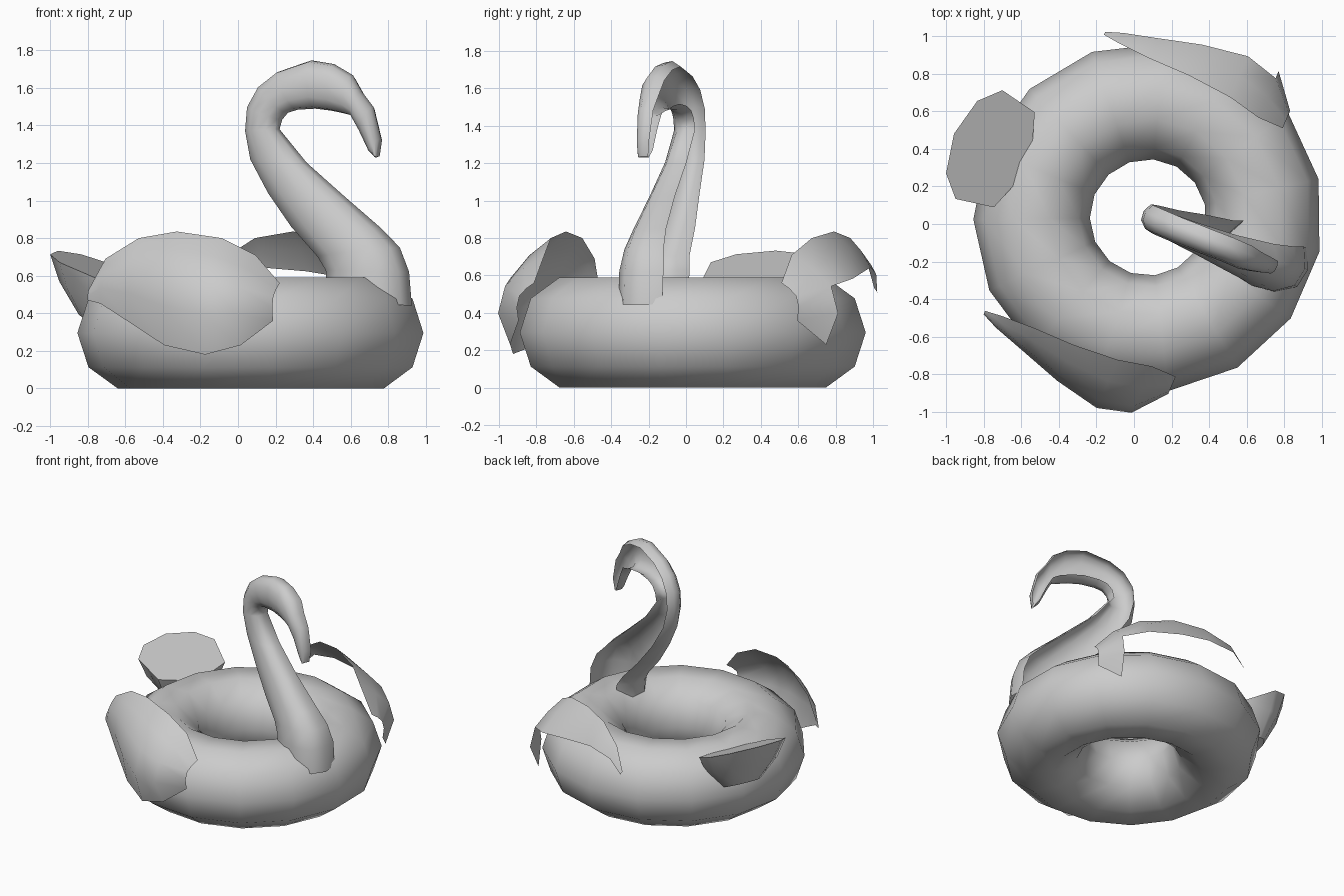
import bpy, math
from mathutils import Matrix, Vector

# The float points along local +x; the whole thing is turned and shifted
AXIS = math.radians(-23.3)
PLACE = Matrix.Translation((0.075, 0.035, 0)) @ Matrix.Rotation(AXIS, 4, 'Z')


def make(name, verts, faces, angle=60):
    me = bpy.data.meshes.new(name)
    me.from_pydata([PLACE @ Vector(v) for v in verts], [], faces)
    ob = bpy.data.objects.new(name, me)
    bpy.context.collection.objects.link(ob)
    bpy.ops.object.select_all(action='DESELECT')
    ob.select_set(True)
    bpy.context.view_layer.objects.active = ob
    bpy.ops.object.shade_smooth_by_angle(angle=math.radians(angle))
    return ob


def grid(rows, closed=False, keep=lambda i, j: True):
    """Rows of points -> verts and quad faces."""
    n = len(rows[0])
    verts = [p for r in rows for p in r]
    faces = []
    for i in range(len(rows) - 1):
        for j in range(n if closed else n - 1):
            k = (j + 1) % n
            if keep(i, j):
                faces.append((i*n + j, i*n + k, (i+1)*n + k, (i+1)*n + j))
    return verts, faces


# Swim ring: 15 x 10 torus
rows = []
for i in range(16):
    a = math.radians(12 + 24 * (i % 15))
    rows.append([((0.62 + 0.31*math.cos(t)) * math.cos(a),
                  (0.62 + 0.31*math.cos(t)) * math.sin(a),
                  0.295 + 0.31*math.sin(t))
                 for t in (math.tau * k / 10 for k in range(10))])
n = 15 * 10
v, f = grid(rows, closed=True)
make("swim_ring", v[:n], [tuple(q % n for q in face) for face in f], 80)

# Neck and head: channel section, open on its left side.
# back x, back z, front x, front z, half width, sideways centre
neck = [
    (0.46, 0.50, 0.90, 0.44, 0.15, 0.035),
    (0.455, 0.63, 0.885, 0.62, 0.15, 0.035),
    (0.41, 0.70, 0.84, 0.75, 0.135, 0.03),
    (0.27, 0.86, 0.75, 0.85, 0.115, 0.02),
    (0.15, 1.04, 0.56, 1.02, 0.09, 0.01),
    (0.06, 1.22, 0.36, 1.20, 0.075, 0.005),
    (0.04, 1.37, 0.215, 1.38, 0.07, 0.0),
    (0.05, 1.50, 0.23, 1.43, 0.07, 0.0),
    (0.11, 1.61, 0.26, 1.465, 0.07, 0.0),
    (0.21, 1.69, 0.31, 1.48, 0.07, 0.0),
    (0.38, 1.75, 0.40, 1.485, 0.07, 0.005),
    (0.50, 1.73, 0.48, 1.475, 0.07, 0.01),
    (0.60, 1.67, 0.555, 1.46, 0.07, 0.01),
    (0.65, 1.58, 0.60, 1.45, 0.06, 0.01),
    (0.71, 1.50, 0.64, 1.37, 0.05, 0.015),
    (0.75, 1.33, 0.69, 1.26, 0.04, 0.02),
    (0.735, 1.235, 0.725, 1.23, 0.03, 0.02),
]
section = [(-0.75, 1), (-0.97, 0.3), (-0.9, -0.4), (-0.5, -0.88),
           (0, -1), (0.5, -0.88), (0.9, -0.4), (0.97, 0.3), (0.75, 1)]
rows = []
for bx, bz, fx, fz, w, c in neck:
    b, fr = (bx - 0.075) / 0.918, (fx - 0.075) / 0.918
    rows.append([((b+fr)/2 + s*(fr-b)/2, c + t*w, (bz+fz)/2 + s*(fz-bz)/2)
                 for s, t in section])
make("neck_and_head", *grid(rows), 70)

# Wings: u, top z, bottom z, top / middle / bottom distance from the axis
wing = [
    (-0.60, 0.53, 0.47, 0.80, 0.82, 0.82),
    (-0.51, 0.69, 0.45, 0.79, 0.86, 0.85),
    (-0.32, 0.80, 0.35, 0.78, 0.92, 0.90),
    (-0.10, 0.835, 0.23, 0.78, 0.99, 0.95),
    (0.15, 0.80, 0.18, 0.76, 1.04, 0.98),
    (0.33, 0.71, 0.23, 0.72, 0.99, 0.92),
    (0.47, 0.56, 0.36, 0.72, 0.82, 0.81),
]


def wing_rows(side):
    rows = []
    for u, zt, zb, vt, vm, vb in wing:
        prof = [(0, vt), (0.15, vt + 0.45*(vm-vt)), (0.35, vt + 0.85*(vm-vt)),
                (0.65, vm), (1, vb)]
        rows.append([(u, side * d, zt + k * (zb - zt)) for k, d in prof])
    return rows


make("right_wing", *grid(wing_rows(-1)), 70)
# The left wing is a hollow shell: upper band and front end only
make("left_wing", *grid(wing_rows(1), keep=lambda i, j: j < 2 or i >= 5), 70)

# Tail: tilted rounded plate with a bulging underside
rim = [(-1.125, 0.0), (-1.08, -0.21), (-0.98, -0.315), (-0.775, -0.275),
       (-0.715, -0.1), (-0.715, 0.1), (-0.775, 0.275), (-0.98, 0.315),
       (-1.08, 0.21)]
rows = []
for s, drop in ((1, 0), (0.82, 0.13), (0.45, 0.27)):
    row = []
    for u, w in rim:
        uu = -0.87 + s * (u + 0.87)
        row.append((uu, w * s, 0.55 + 0.43 * (-0.7 - uu) - drop))
    rows.append(row)
v, f = grid(rows, closed=True)
m = len(rim)
f += [tuple(range(m)), tuple(range(3*m - 1, 2*m - 1, -1))]
make("tail", v, f, 50)
